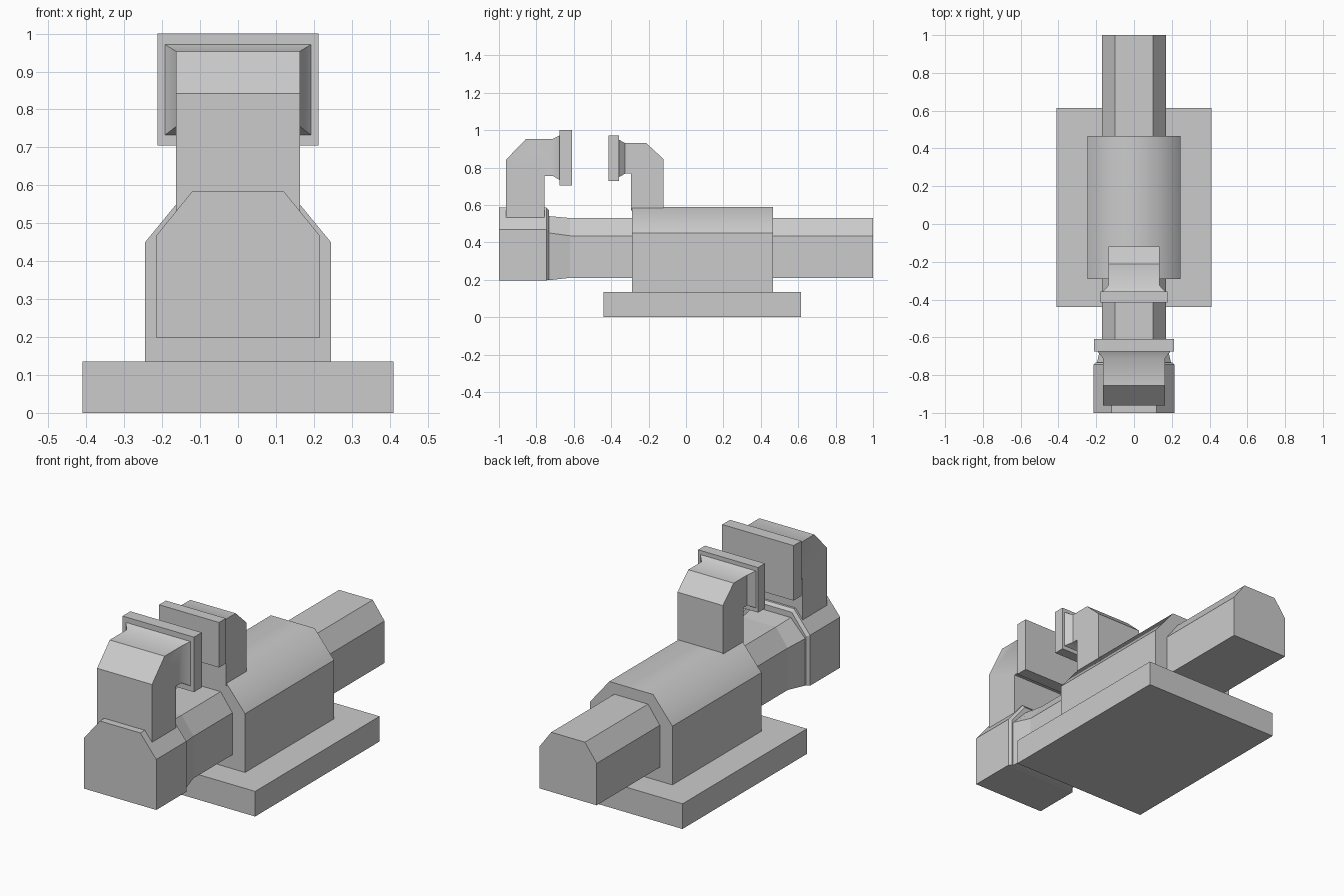
import bpy, bmesh, math

if "Cube" in bpy.data.objects:
    bpy.data.objects.remove(bpy.data.objects["Cube"])


def finish(name, bm, angle=None):
    bmesh.ops.recalc_face_normals(bm, faces=bm.faces[:])
    mesh = bpy.data.meshes.new(name)
    bm.to_mesh(mesh)
    bm.free()
    ob = bpy.data.objects.new(name, mesh)
    bpy.context.collection.objects.link(ob)
    if angle:
        bpy.ops.object.select_all(action='DESELECT')
        ob.select_set(True)
        bpy.context.view_layer.objects.active = ob
        bpy.ops.object.shade_smooth_by_angle(angle=math.radians(angle))
    return ob


def loft(bm, rings):
    """Skin matching rings of points and cap both ends."""
    loops = [[bm.verts.new(p) for p in ring] for ring in rings]
    for a, b in zip(loops, loops[1:]):
        for i in range(len(a)):
            j = (i + 1) % len(a)
            bm.faces.new((a[i], a[j], b[j], b[i]))
    bm.faces.new(loops[0])
    bm.faces.new(loops[-1])


def section(y, w, wt, z0, zs, z1):
    """Box section with chamfered upper corners."""
    return [(-w, y, z0), (w, y, z0), (w, y, zs), (wt, y, z1), (-wt, y, z1), (-w, y, zs)]


def rect(y, w, z0, z1):
    return [(-w, y, z0), (w, y, z0), (w, y, z1), (-w, y, z1)]


def box(name, w, y0, y1, z0, z1):
    bm = bmesh.new()
    loft(bm, [rect(y0, w, z0, z1), rect(y1, w, z0, z1)])
    return finish(name, bm)


def jaw(name, profile, w, flare, plate):
    """Bent arm; profile points 3 and 4 form the end that flares into the plate."""
    bm = bmesh.new()
    loft(bm, [[(x, y, z) for y, z in profile] for x in (-w, w)])
    (ya, zt), (_, zb) = profile[3], profile[4]
    end = next(f for f in bm.faces if all(abs(v.co.y - ya) < 1e-4 for v in f.verts))
    new = bmesh.ops.extrude_discrete_faces(bm, faces=[end])['faces'][0]
    fy, fw, f0, f1 = flare
    for v in new.verts:
        top = abs(v.co.z - zt) < 1e-4
        v.co = (math.copysign(fw, v.co.x), fy, f1 if top else f0)
    finish(name + "_arm", bm, 40)
    box(name + "_pad", *plate)


# Base plate
box("base_plate", 0.41, -0.44, 0.615, 0, 0.135)

# Fixed housing: rounded-looking top, crisp side edges
bm = bmesh.new()
loft(bm, [section(y, 0.245, 0.13, 0.135, 0.45, 0.59) for y in (-0.29, 0.465)])
for f in bm.faces:
    f.smooth = True
for e in bm.edges:
    a, b = (v.co for v in e.verts)
    e.smooth = abs(a.y - b.y) > 0.1 and a.z > 0.55
finish("housing", bm)

# Sliding bar, slightly thicker toward the front head
bm = bmesh.new()
loft(bm, [section(-0.80, 0.195, 0.11, 0.198, 0.45, 0.54),
          section(-0.73, 0.195, 0.11, 0.198, 0.45, 0.54),
          section(-0.62, 0.17, 0.10, 0.21, 0.435, 0.53),
          section(1.0, 0.17, 0.10, 0.21, 0.435, 0.53)])
finish("slide_bar", bm)

# Moving head with a bevelled rear edge
bm = bmesh.new()
loft(bm, [section(-1.0, 0.215, 0.12, 0.197, 0.468, 0.585),
          section(-0.745, 0.215, 0.12, 0.197, 0.468, 0.585),
          section(-0.732, 0.20, 0.115, 0.2, 0.462, 0.57)])
finish("moving_head", bm)

# Front and rear jaws
jaw("front_jaw",
    [(-0.962, 0.53), (-0.962, 0.842), (-0.855, 0.953), (-0.712, 0.953),
     (-0.712, 0.755), (-0.757, 0.755), (-0.757, 0.53)],
    0.163, (-0.676, 0.192, 0.733, 0.971), (0.212, -0.676, -0.61, 0.705, 1.0))
jaw("rear_jaw",
    [(-0.12, 0.57), (-0.12, 0.845), (-0.212, 0.93), (-0.325, 0.93),
     (-0.325, 0.767), (-0.293, 0.767), (-0.293, 0.57)],
    0.135, (-0.357, 0.165, 0.75, 0.948), (0.178, -0.357, -0.415, 0.728, 0.97))
